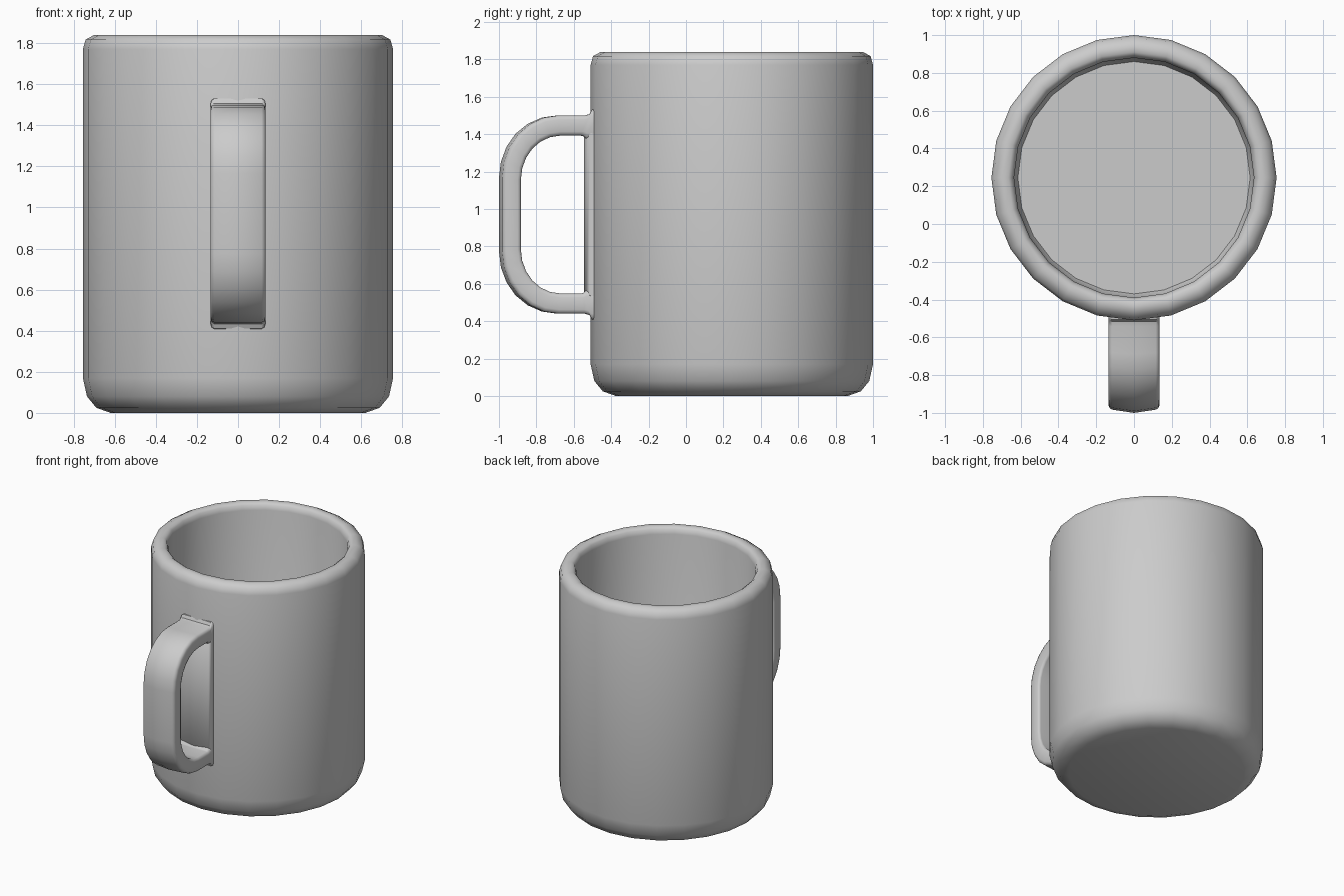
import bpy, bmesh
from math import sin, cos, pi, radians

if "Cube" in bpy.data.objects:
    bpy.data.objects.remove(bpy.data.objects["Cube"])

SIDES, CY = 24, 0.245


def finish(name, bm):
    bmesh.ops.remove_doubles(bm, verts=bm.verts, dist=1e-5)
    bmesh.ops.recalc_face_normals(bm, faces=bm.faces)
    me = bpy.data.meshes.new(name)
    bm.to_mesh(me)
    bm.free()
    ob = bpy.data.objects.new(name, me)
    bpy.context.collection.objects.link(ob)
    bpy.ops.object.select_all(action='DESELECT')
    ob.select_set(True)
    bpy.context.view_layer.objects.active = ob
    bpy.ops.object.shade_smooth_by_angle(angle=radians(50))
    return ob


def bridge(bm, rings, closed=True):
    n = len(rings[0])
    for a, b in zip(rings, rings[1:]):
        for i in range(n):
            j = (i + 1) % n
            bm.faces.new((a[i], a[j], b[j], b[i]))


# Mug body: lathed profile (radius, height), outside then inside
profile = [(0.62, 0), (0.69, 0.025), (0.735, 0.08), (0.755, 0.17),
           (0.755, 1.77), (0.742, 1.817), (0.70, 1.84), (0.665, 1.84),
           (0.645, 1.825), (0.635, 1.79), (0.635, 0.17), (0.615, 0.125)]
bm = bmesh.new()
rings = [[bm.verts.new((r * sin(2 * pi * i / SIDES), CY + r * cos(2 * pi * i / SIDES), z))
          for i in range(SIDES)] for r, z in profile]
bridge(bm, rings)
bm.faces.new(rings[0])
bm.faces.new(rings[-1])
finish("mug_body", bm)

# Handle: paired outer / inner path points (y, z), upper half mirrored about mid height
MID = 0.97
upper = [((-0.47, 1.535), (-0.47, 1.37)), ((-0.505, 1.53), (-0.535, 1.375)),
         ((-0.515, 1.507), (-0.55, 1.39)), ((-0.54, 1.5), (-0.565, 1.392))]
for k in range(7):
    a = k * pi / 12
    upper.append(((-0.68 - 0.30 * sin(a), 1.165 + 0.335 * cos(a)),
                  (-0.67 - 0.21 * sin(a), 1.155 + 0.237 * cos(a))))
lower = [((o[0], 2 * MID - o[1]), (i[0], 2 * MID - i[1])) for o, i in reversed(upper)]

# Cross-section: (x, blend from outer 0 to inner 1), rounded corners and crowned centre
half = [(0.0, 0.0), (0.115, 0.0), (0.129, 0.06), (0.135, 0.2)]
right = half + [(x, 1 - t) for x, t in reversed(half)]
section = right + [(-x, t) for x, t in reversed(right[1:-1]) if x > 0]
bm = bmesh.new()
rings = []
for o, i in upper + lower:
    crown = 0.02 * min(1, max(0, (-0.5 - o[0]) / 0.4))
    rings.append([bm.verts.new((x, o[0] + (i[0] - o[0]) * t - crown * (1 - abs(x) / 0.135),
                                o[1] + (i[1] - o[1]) * t)) for x, t in section])
bridge(bm, rings)
bm.faces.new(rings[0])
bm.faces.new(rings[-1])
finish("handle", bm)

# Raised pad on the body between the two handle roots
bm = bmesh.new()
pad = [(-0.135, -0.46), (-0.135, -0.515), (-0.12, -0.533), (0, -0.545),
       (0.12, -0.533), (0.135, -0.515), (0.135, -0.46)]
rings = [[bm.verts.new((x, y, z)) for x, y in pad] for z in (0.47, 1.47)]
bridge(bm, rings)
bm.faces.new(rings[0])
bm.faces.new(rings[1])
for v in bm.verts:
    if v.co.y < -0.5:
        v.co.z = 0.54 if v.co.z < MID else 1.40
finish("handle_pad", bm)
